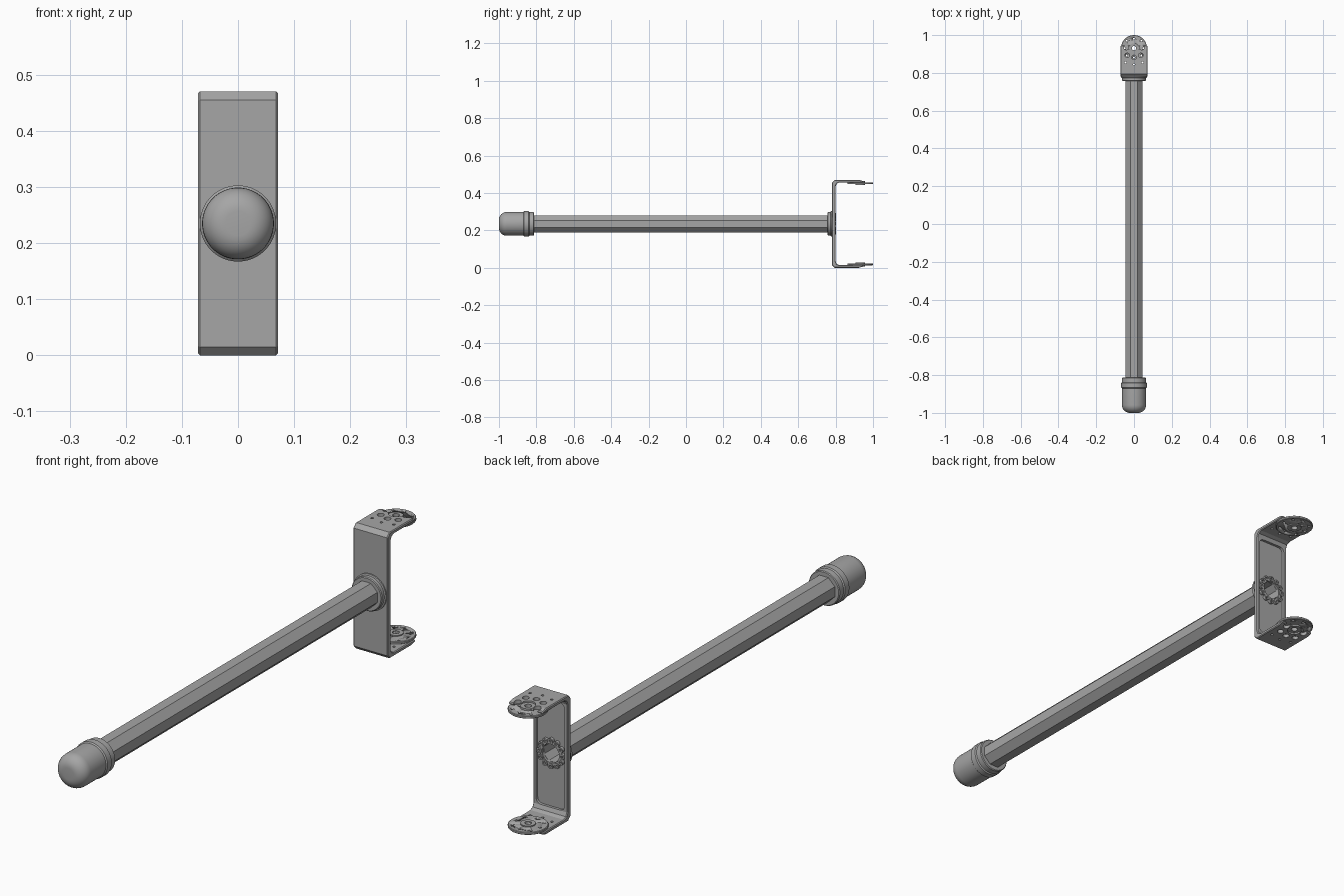
import bpy, bmesh
from math import pi, sin, cos
from mathutils import Vector

cube = bpy.data.objects.get("Cube")
if cube:
    bpy.data.objects.remove(cube)

grey = bpy.data.materials.new("mid grey")
grey.use_nodes = True
COLOR = (0.38, 0.38, 0.38, 1)
grey.diffuse_color = COLOR
grey.node_tree.nodes["Principled BSDF"].inputs["Base Color"].default_value = COLOR

MID = 0.235      # height of the pole axis
HORN_Y = 0.931   # centre of the round horns


def make(name, bm, smooth=False):
    bmesh.ops.recalc_face_normals(bm, faces=bm.faces)
    mesh = bpy.data.meshes.new(name)
    bm.to_mesh(mesh)
    bm.free()
    mesh.materials.append(grey)
    ob = bpy.data.objects.new(name, mesh)
    bpy.context.collection.objects.link(ob)
    bpy.ops.object.select_all(action='DESELECT')
    ob.select_set(True)
    bpy.context.view_layer.objects.active = ob
    if smooth:
        bpy.ops.object.shade_smooth_by_angle(angle=pi / 6)
    return ob


def lathe(name, profile, sides, axis='Y', centre=(0, 0, MID), closed=False):
    """Turn (radius, position) pairs about the Y or Z axis."""
    bm = bmesh.new()
    rings = []
    for r, t in profile:
        ring = []
        for i in range(sides):
            a = 2 * pi * (i + 0.5) / sides
            u, v = r * cos(a), r * sin(a)
            p = (u, t, v) if axis == 'Y' else (u, v, t)
            ring.append(bm.verts.new(Vector(p) + Vector(centre)))
        rings.append(ring)
    pairs = list(zip(rings, rings[1:]))
    if closed:
        pairs.append((rings[-1], rings[0]))
    else:
        bm.faces.new(rings[0])
        bm.faces.new(rings[-1])
    for a, b in pairs:
        for i in range(sides):
            j = (i + 1) % sides
            bm.faces.new((a[i], a[j], b[j], b[i]))
    return make(name, bm, sides > 8)


def extrude_x(name, outline, half):
    """Extrude a (y, z) outline along x."""
    bm = bmesh.new()
    face = bm.faces.new([bm.verts.new((-half, y, z)) for y, z in outline])
    moved = bmesh.ops.extrude_face_region(bm, geom=[face])["geom"]
    verts = [g for g in moved if isinstance(g, bmesh.types.BMVert)]
    bmesh.ops.translate(bm, verts=verts, vec=(2 * half, 0, 0))
    return make(name, bm)


def cut(target, cutter):
    mod = target.modifiers.new("cut", 'BOOLEAN')
    mod.operation = 'DIFFERENCE'
    mod.solver = 'EXACT'
    mod.object = cutter
    bpy.ops.object.select_all(action='DESELECT')
    target.select_set(True)
    bpy.context.view_layer.objects.active = target
    bpy.ops.object.modifier_apply(modifier=mod.name)
    bpy.data.objects.remove(cutter)


def drill(target, r, x, y, z, depth=0.03):
    cut(target, lathe("hole", [(r, -depth), (r, depth)], 16, 'Z', (x, y, z)))


# Hollow eight-sided pole
OUT, INN = 0.049, 0.036
lathe("pole", [(OUT, -0.9), (OUT, 0.79), (INN, 0.79), (INN, -0.85)], 8, closed=True)

# Rounded end cap with stepped collar
R, FILLET = 0.064, 0.042
dome = [(R - FILLET + FILLET * sin(a), -1 + FILLET * (1 - cos(a)))
        for a in [pi / 2 * i / 8 for i in range(9)]]
lathe("end_cap", dome + [(R, -0.868)], 40)
lathe("cap_collar", [(0.064, -0.87), (0.068, -0.866), (0.068, -0.842), (0.064, -0.838)], 40)
lathe("cap_ring", [(0.064, -0.84), (0.064, -0.816), (0.061, -0.813), (0.046, -0.813)], 40)

# Collar where the pole meets the bracket, bored through
lathe("bracket_collar", [(0.046, 0.757), (0.06, 0.757), (0.063, 0.76), (0.063, 0.773),
                         (0.068, 0.775), (0.068, 0.784), (0.046, 0.784)], 40, closed=True)

# U-shaped bracket with chamfered corners
TOP, BACK, T, END, CH = 0.47, 0.78, 0.014, 0.945, 0.015
lower = [(BACK, CH), (BACK + CH, 0), (END - 0.02, 0), (END, 0.006), (END, T),
         (0.82, T), (0.806, 0.02), (0.8, 0.034)]
upper = [(y, TOP - z) for y, z in reversed(lower)]
bracket = extrude_x("bracket", lower + upper, 0.071)
bevel = bracket.modifiers.new("edge", 'BEVEL')
bevel.width, bevel.segments, bevel.limit_method = 0.003, 1, 'ANGLE'
bevel.angle_limit = pi / 3
bpy.ops.object.modifier_apply(modifier="edge")

# Shallow rimmed recess in the inner side of the web
bm = bmesh.new()
bmesh.ops.create_cube(bm, size=1)
bmesh.ops.scale(bm, verts=bm.verts, vec=(0.118, 0.03, 0.4))
bmesh.ops.translate(bm, verts=bm.verts, vec=(0, 0.805, MID))
corners = [e for e in bm.edges if abs((e.verts[0].co - e.verts[1].co).y) > 0.01]
bmesh.ops.bevel(bm, geom=corners, offset=0.02, segments=4, profile=0.5, affect='EDGES')
cut(bracket, make("recess", bm))
cut(bracket, lathe("bore", [(INN, 0.7), (INN, 0.9)], 8))

# Mounting holes through both arms
for z in (0, TOP):
    drill(bracket, 0.026, 0, HORN_Y, z)
    for x, y, r in ((0.041, 0.935, 0.013), (0.036, 0.893, 0.012), (0.045, 0.855, 0.005)):
        drill(bracket, r, x, y, z)
        drill(bracket, r, -x, y, z)
    drill(bracket, 0.012, 0, 0.882, z)
    drill(bracket, 0.005, 0, 0.845, z)

# Ring of screw bosses around the bore
lathe("bore_ring", [(0.035, 0.785), (0.035, 0.798), (0.046, 0.798), (0.046, 0.785)],
      32, closed=True)
for i in range(12):
    a = 2 * pi * i / 12
    lathe("screw_boss", [(0.0105, 0.785), (0.0105, 0.801), (0.005, 0.801), (0.005, 0.785)], 12,
          centre=(0.047 * cos(a), 0, MID + 0.047 * sin(a)), closed=True)

# Round horns against the inside of each arm
for name, z, s in (("lower_horn", T, 1), ("upper_horn", TOP - T, -1)):
    place = (0, HORN_Y, z)
    horn = lathe(name, [(0.067, -0.001 * s), (0.069, 0.001 * s), (0.069, 0.007 * s),
                        (0.067, 0.009 * s)], 40, 'Z', place)
    drill(horn, 0.012, 0, HORN_Y, z)
    for i in range(8):
        a = 2 * pi * i / 8
        radius = 0.055 if i % 2 else 0.05
        drill(horn, 0.005, radius * cos(a), HORN_Y + radius * sin(a), z)
    lathe(name + "_hub", [(0.012, -0.008 * s), (0.012, 0.013 * s), (0.026, 0.013 * s),
                          (0.026, -0.008 * s)], 24, 'Z', place, closed=True)
